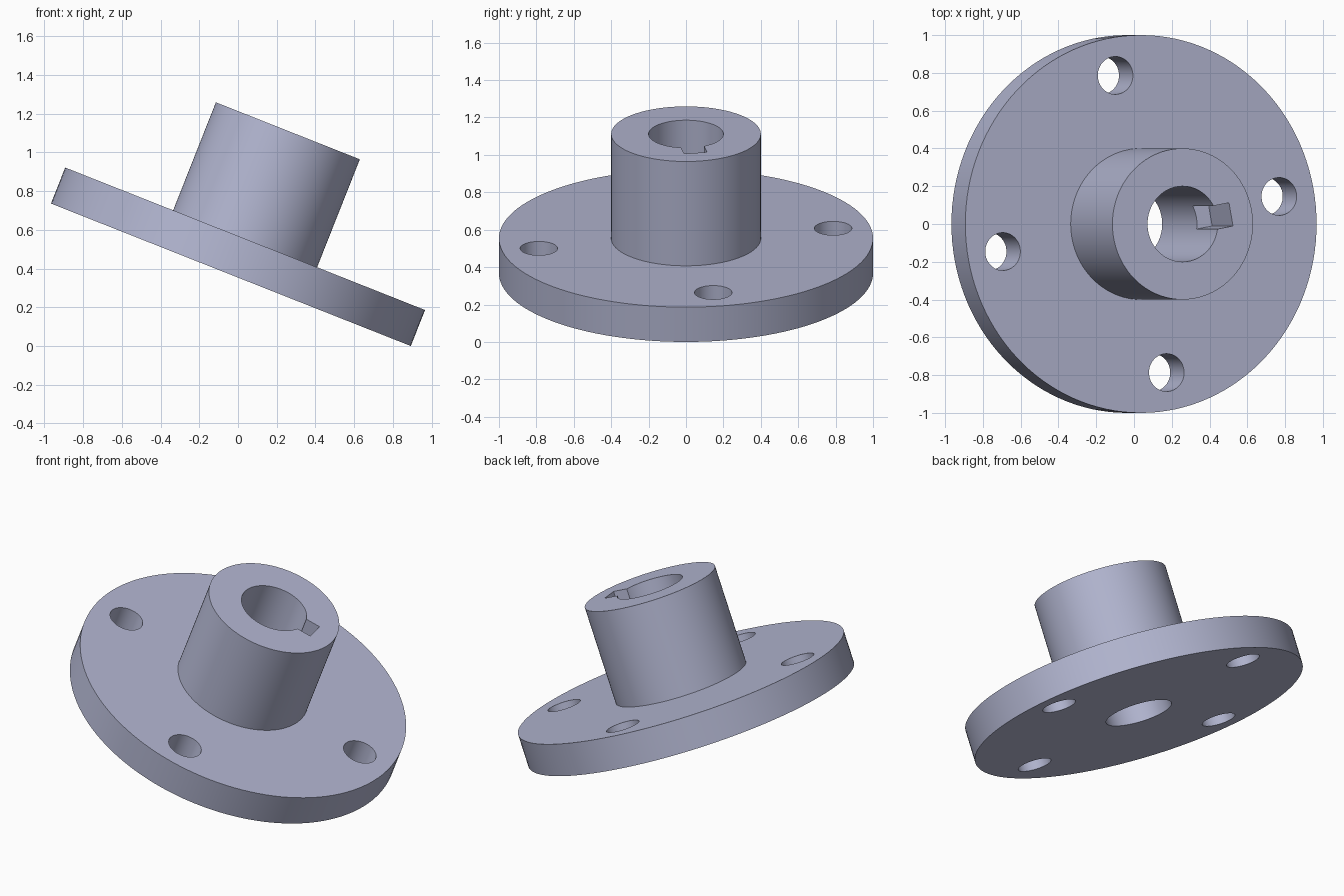
import bpy
from math import radians, sin, cos
from mathutils import Matrix

if "Cube" in bpy.data.objects:
    bpy.data.objects.remove(bpy.data.objects["Cube"], do_unlink=True)

TILT = radians(21.6)      # lean of the shaft axis toward +x
TURN = radians(10.5)      # turn of bolt holes and keyway about the axis
FLANGE_H, HUB_H, BORE_R = 0.2, 0.8, 0.2
KEY_DEPTH, KEY_REACH, KEY_W = 0.3, 0.28, 0.125

steel = bpy.data.materials.new("blue_grey_steel")
steel.use_nodes = True
colour = (0.45, 0.47, 0.64, 1)
steel.diffuse_color = colour
steel.node_tree.nodes["Principled BSDF"].inputs["Base Color"].default_value = colour


def cylinder(name, radius, z0, z1, x=0, y=0, sides=128):
    bpy.ops.mesh.primitive_cylinder_add(vertices=sides, radius=radius, depth=z1 - z0,
                                        location=(x, y, (z0 + z1) / 2))
    ob = bpy.context.object
    ob.name = name
    ob.data.materials.append(steel)
    return ob


def combine(target, tool, operation):
    mod = target.modifiers.new(operation, "BOOLEAN")
    mod.operation, mod.solver, mod.object = operation, "EXACT", tool
    bpy.ops.object.select_all(action="DESELECT")
    bpy.context.view_layer.objects.active = target
    target.select_set(True)
    bpy.ops.object.modifier_apply(modifier=mod.name)
    bpy.data.objects.remove(tool, do_unlink=True)


# Round flange with the hub joined on top
body = cylinder("flanged_hub", 1, 0, FLANGE_H)
combine(body, cylinder("hub", 0.4, FLANGE_H / 2, HUB_H), "UNION")

# Shaft bore through the whole part
combine(body, cylinder("bore_cutter", BORE_R, -0.1, HUB_H + 0.1), "DIFFERENCE")

# Four bolt holes
for i in range(4):
    a = TURN + radians(90 * i)
    hole = cylinder("bolt_hole_cutter", 0.1, -0.1, FLANGE_H + 0.1,
                    0.8 * cos(a), 0.8 * sin(a), 64)
    combine(body, hole, "DIFFERENCE")

# Blind keyway cut down from the top of the bore
bpy.ops.mesh.primitive_cube_add(size=1)
key = bpy.context.object
key.name = "keyway_cutter"
key.data.materials.append(steel)
key.data.transform(Matrix.Rotation(TURN, 4, "Z")
                   @ Matrix.Translation((KEY_REACH / 2, 0, HUB_H - KEY_DEPTH / 2 + 0.05))
                   @ Matrix.Diagonal((KEY_REACH, KEY_W, KEY_DEPTH + 0.1, 1)))
combine(body, key, "DIFFERENCE")

# Smooth round walls, crisp edges
bpy.ops.object.shade_smooth_by_angle(angle=radians(30))

# Lean the part so the flange rim rests on the ground, centred in x
matrix = Matrix.Translation((-FLANGE_H / 2 * sin(TILT), 0, sin(TILT))) @ Matrix.Rotation(TILT, 4, "Y")
body.data.transform(matrix @ body.matrix_world)
body.matrix_world = Matrix.Identity(4)
